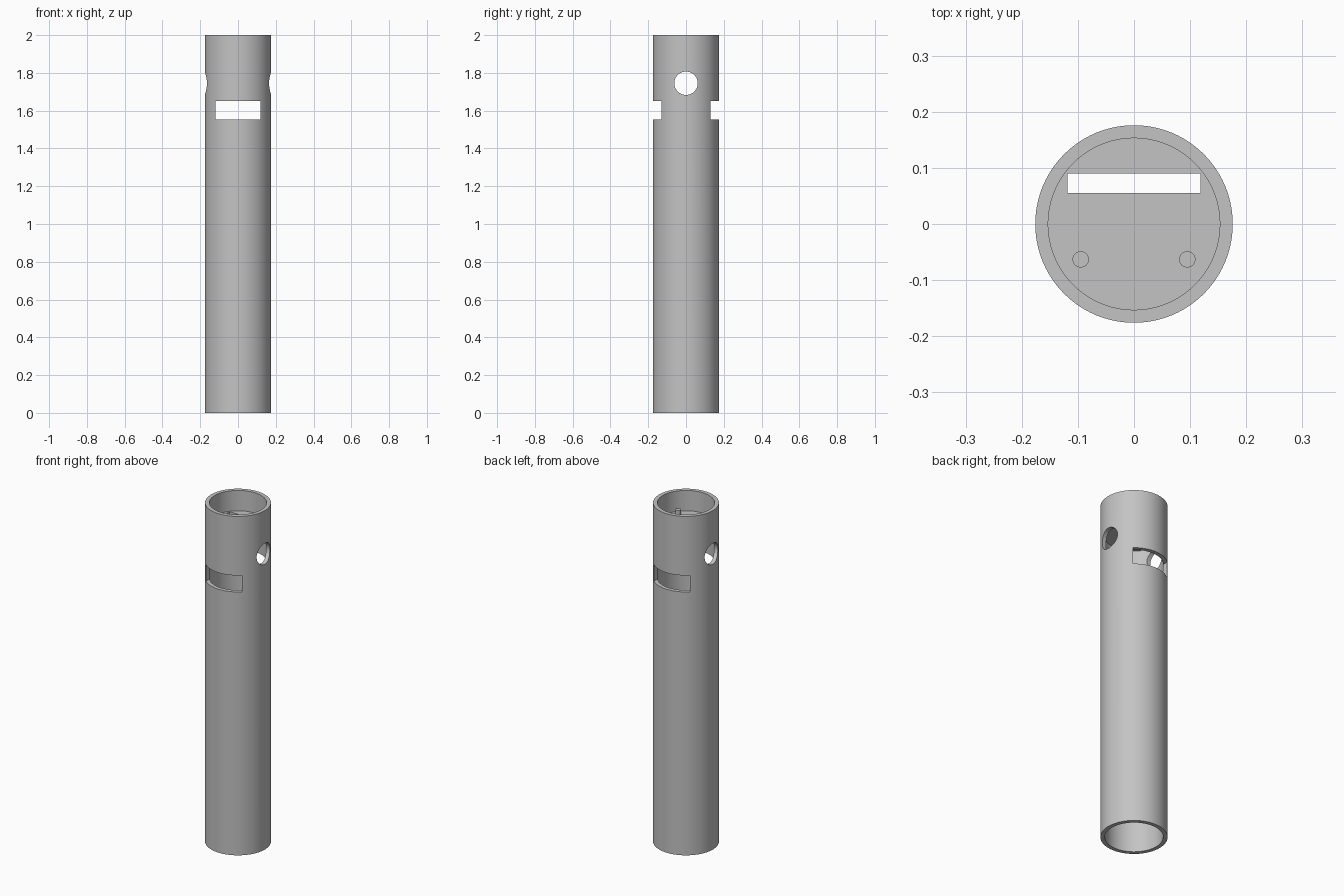
import bpy
import math

cube = bpy.data.objects.get("Cube")
if cube:
    bpy.data.objects.remove(cube, do_unlink=True)

OUTER, INNER, HEIGHT = 0.176, 0.153, 2.0
DISC_LOW, DISC_TOP = 1.82, 1.88

grey = bpy.data.materials.new("plain grey")
grey.use_nodes = True
grey.diffuse_color = (0.55, 0.55, 0.55, 1)
grey.node_tree.nodes["Principled BSDF"].inputs["Base Color"].default_value = grey.diffuse_color


def cylinder(name, radius, low, high, x=0, y=0, sides=96):
    bpy.ops.mesh.primitive_cylinder_add(vertices=sides, radius=radius, depth=high - low,
                                        location=(x, y, (low + high) / 2))
    obj = bpy.context.object
    obj.name = name
    obj.data.materials.append(grey)
    return obj


def box(name, size, centre):
    bpy.ops.mesh.primitive_cube_add(size=1, location=centre)
    obj = bpy.context.object
    obj.name = name
    obj.scale = size
    obj.data.materials.append(grey)
    return obj


def cut(target, cutter):
    """Subtract the cutter from the target, then discard it."""
    mod = target.modifiers.new("cut", "BOOLEAN")
    mod.operation = "DIFFERENCE"
    mod.solver = "EXACT"
    mod.object = cutter
    bpy.context.view_layer.update()
    bpy.ops.object.select_all(action="DESELECT")
    bpy.context.view_layer.objects.active = target
    target.select_set(True)
    bpy.ops.object.modifier_apply(modifier=mod.name)
    bpy.data.objects.remove(cutter, do_unlink=True)


def smooth(obj):
    bpy.ops.object.select_all(action="DESELECT")
    bpy.context.view_layer.objects.active = obj
    obj.select_set(True)
    bpy.ops.object.shade_smooth_by_angle(angle=math.radians(30))


# Hollow tube, open at both ends
tube = cylinder("tube", OUTER, 0, HEIGHT)
cut(tube, cylinder("bore", INNER, -0.1, HEIGHT + 0.1))

# Wide windows through the front and back walls
cut(tube, box("window_cutter", (0.236, 1, 0.097), (0, 0, 1.603)))

# Round hole through both side walls
side_hole = cylinder("side_hole_cutter", 0.062, -0.5, 0.5, sides=48)
side_hole.rotation_euler = (0, math.pi / 2, 0)
side_hole.location = (0, 0, 1.745)
cut(tube, side_hole)
smooth(tube)

# Inner disc with a slot near the back
disc = cylinder("inner_disc", INNER + 0.004, DISC_LOW, DISC_TOP)
cut(disc, box("slot_cutter", (0.237, 0.035, 0.4), (0, 0.0725, DISC_TOP)))
smooth(disc)

# Small pegs standing on the disc
for side, label in ((1, "left"), (-1, "right")):
    peg = cylinder(label + "_peg", 0.0145, DISC_TOP - 0.01, DISC_TOP + 0.03,
                   side * 0.095, -0.063, sides=32)
    smooth(peg)
